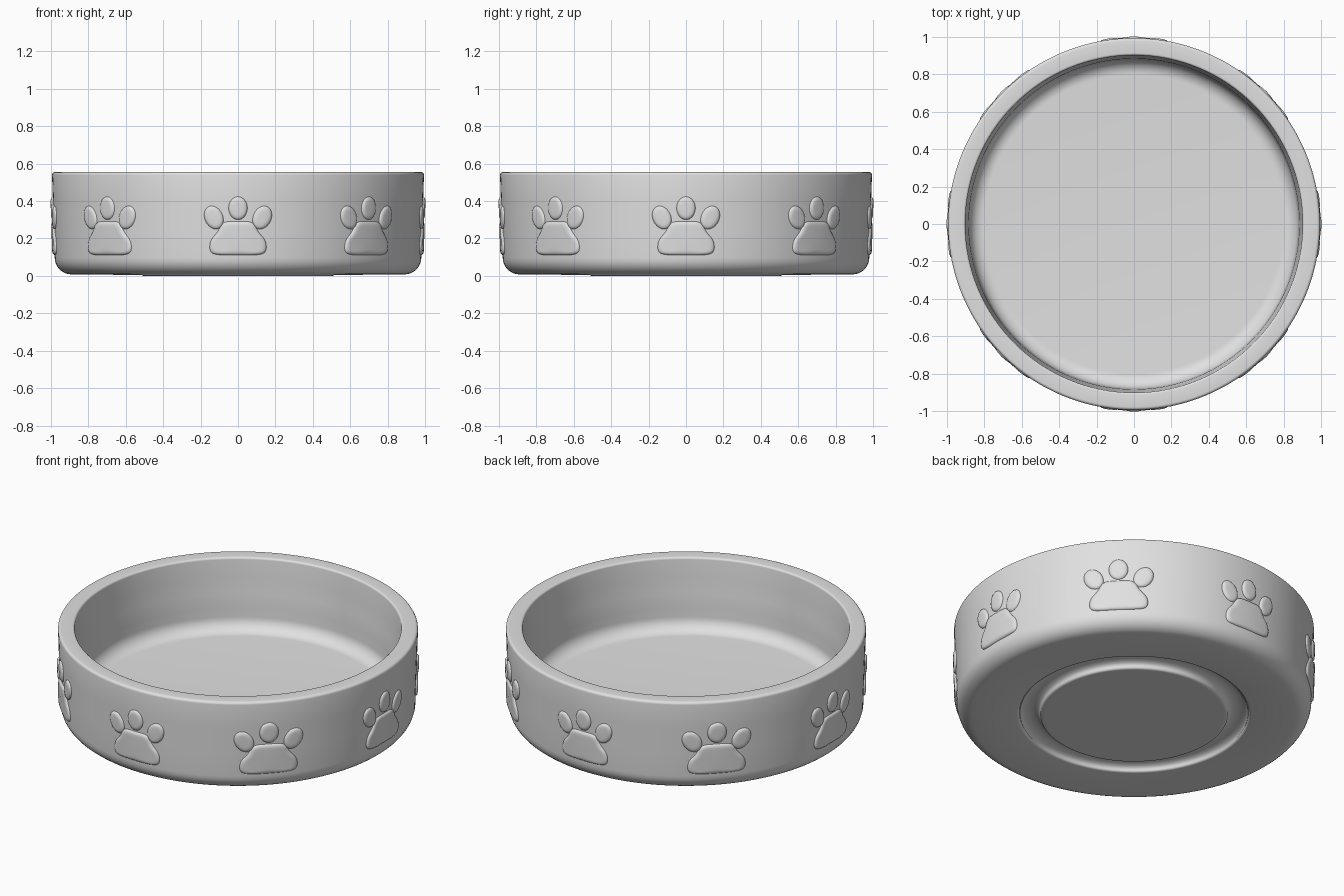
import bpy, bmesh, math
from mathutils import Vector

cube = bpy.data.objects.get("Cube")
if cube:
    bpy.data.objects.remove(cube)

# Glaze colour
glaze = bpy.data.materials.new("grey_ceramic")
glaze.use_nodes = True
GREY = (0.75, 0.75, 0.75, 1)
glaze.diffuse_color = GREY
glaze.node_tree.nodes["Principled BSDF"].inputs["Base Color"].default_value = GREY


def finish(bm, name):
    bmesh.ops.recalc_face_normals(bm, faces=bm.faces)
    mesh = bpy.data.meshes.new(name)
    bm.to_mesh(mesh)
    bm.free()
    mesh.materials.append(glaze)
    obj = bpy.data.objects.new(name, mesh)
    bpy.context.collection.objects.link(obj)
    bpy.ops.object.select_all(action='DESELECT')
    obj.select_set(True)
    bpy.context.view_layer.objects.active = obj
    bpy.ops.object.shade_smooth_by_angle(angle=math.radians(60))
    return obj


def wall_radius(z):
    return 0.977 + 0.032 * z


def arc(cx, cz, rx, rz, start, end, steps=8):
    """Points on an elliptical corner, angles in degrees."""
    angles = [math.radians(start + (end - start) * i / steps) for i in range(steps + 1)]
    return [(cx + rx * math.cos(a), cz + rz * math.sin(a)) for a in angles]


# Bowl: base disc, round groove, underside, outer wall, rim, inner wall, floor
profile = [(0, 0), (0.49, 0)]
profile += arc(0.505, 0.015, 0.015, 0.015, -90, 0, 4)
profile += arc(0.575, 0.015, 0.055, 0.027, 180, 0, 10)[1:]
profile += arc(0.648, 0.021, 0.015, 0.015, 180, 270, 4)
profile += arc(wall_radius(0.1) - 0.09, 0.098, 0.09, 0.09, -90, 0)
profile += [(wall_radius(z), z) for z in (0.25, 0.4)]
profile += arc(wall_radius(0.54) - 0.016, 0.539, 0.016, 0.016, 0, 90, 5)
profile += arc(0.914, 0.543, 0.012, 0.012, 90, 180, 5)
profile += [(0.896, 0.44), (0.887, 0.34), (0.884, 0.31), (0.882, 0.26)]
profile += arc(0.8, 0.205, 0.08, 0.08, 0, -90, 10)
profile += [(0, 0.125)]

bm = bmesh.new()
verts = [bm.verts.new((r, 0, z)) for r, z in profile]
edges = [bm.edges.new(pair) for pair in zip(verts, verts[1:])]
bmesh.ops.spin(bm, geom=verts + edges, cent=(0, 0, 0), axis=(0, 0, 1),
               angle=math.tau, steps=128, use_duplicate=False)
bmesh.ops.remove_doubles(bm, verts=bm.verts, dist=0.0001)
finish(bm, "bowl")


# Paw outlines, as (sideways, height) loops
def toe_outline(cx, cz, rx, rz, tilt, count=28):
    pts = []
    for i in range(count):
        a = math.tau * i / count
        x, z = rx * math.cos(a), rz * math.sin(a)
        pts.append((cx + x * math.cos(tilt) - z * math.sin(tilt),
                    cz + x * math.sin(tilt) + z * math.cos(tilt)))
    return pts


def pad_outline(steps=6):
    half = [(0, 0.11), (0.11, 0.11), (0.157, 0.125), (0.154, 0.19),
            (0.11, 0.235), (0.085, 0.292), (0, 0.293)]
    ctrl = [Vector(p) for p in half + [(-x, z) for x, z in half[-2:0:-1]]]
    pts = []
    for i, p in enumerate(ctrl):
        # Quadratic B-spline piece around each control point
        a, b = (ctrl[i - 1] + p) / 2, (p + ctrl[(i + 1) % len(ctrl)]) / 2
        for k in range(steps):
            t = k / steps
            pts.append(tuple(a * (1 - t) ** 2 + p * 2 * t * (1 - t) + b * t * t))
    return pts


# (inset from outline, height above wall): a soft rounded edge, then a flat dome
RELIEF = [(0, -0.003), (0.002, 0.002), (0.006, 0.007), (0.013, 0.0105),
          (0.022, 0.012), (0.035, 0.0125)]


def add_relief(bm, outline, turn, stretch):
    n = len(outline)
    cx, cz = sum(p[0] for p in outline) / n, sum(p[1] for p in outline) / n

    def place(x, z, lift):
        a = turn + math.asin(x * stretch)
        r = wall_radius(z) + lift
        return bm.verts.new((r * math.sin(a), -r * math.cos(a), z))

    rings = []
    for inset, lift in RELIEF:
        ring = []
        for x, z in outline:
            d = Vector((x - cx, z - cz))
            d *= max(0.1, 1 - inset / d.length)
            ring.append(place(cx + d.x, cz + d.y, lift))
        rings.append(ring)
    for lo, hi in zip(rings, rings[1:]):
        for i in range(n):
            j = (i + 1) % n
            bm.faces.new((lo[i], lo[j], hi[j], hi[i]))
    top = place(cx, cz, RELIEF[-1][1])
    for i in range(n):
        bm.faces.new((rings[-1][i], rings[-1][(i + 1) % n], top))


# Eight raised paw prints around the wall, the diagonal ones slightly wider
shapes = [pad_outline(), toe_outline(0, 0.362, 0.052, 0.063, 0)]
shapes += [toe_outline(s * 0.131, 0.312, 0.05, 0.066, -s * 0.45) for s in (-1, 1)]
for k in range(8):
    bm = bmesh.new()
    for outline in shapes:
        add_relief(bm, outline, math.tau * k / 8, 1.07 if k % 2 else 1.0)
    finish(bm, f"paw_print_{k + 1}")
